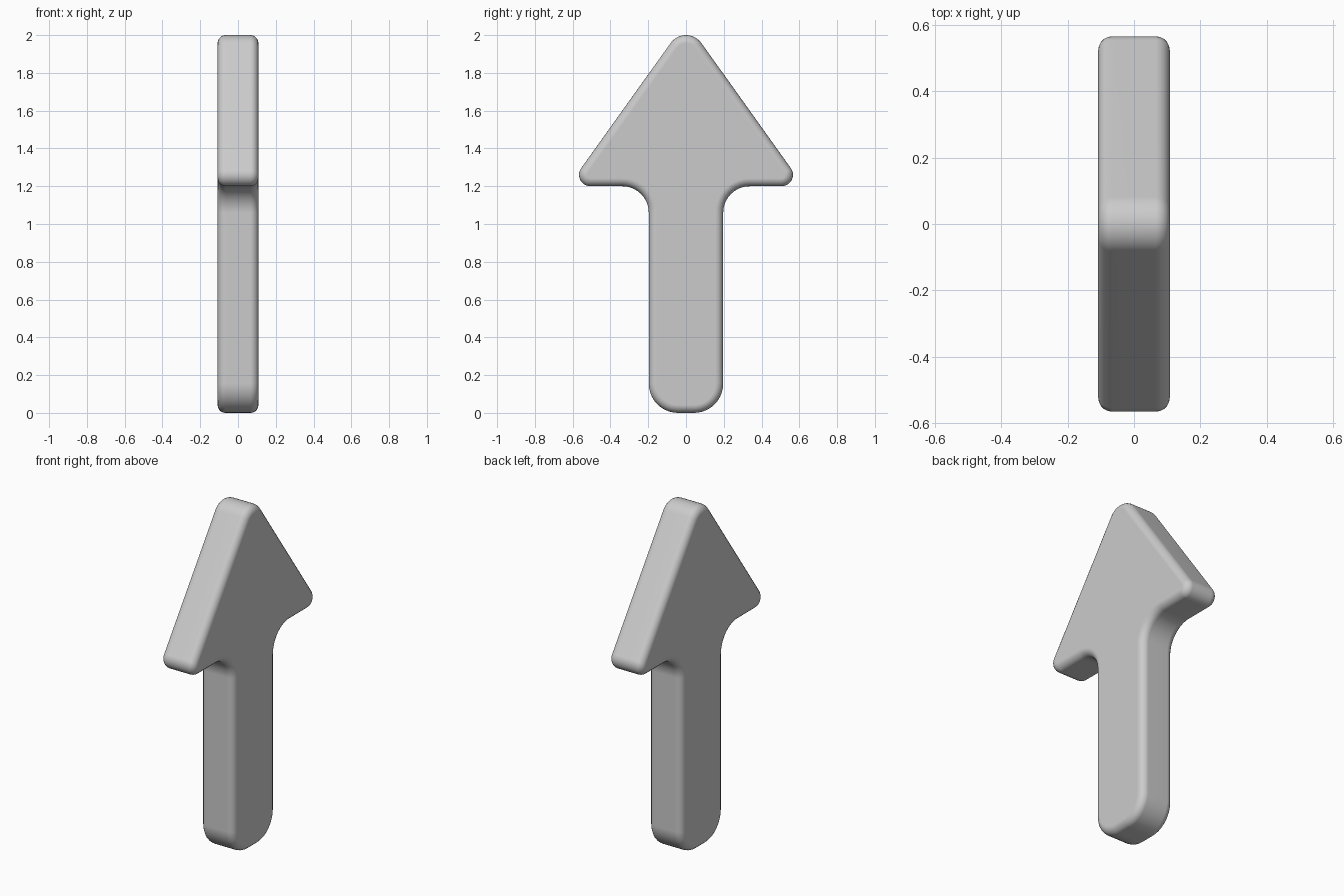
import bpy, bmesh, math
from mathutils import Vector

if "Cube" in bpy.data.objects:
    bpy.data.objects.remove(bpy.data.objects["Cube"])

HALF_T = 0.108   # half thickness along x
EDGE = 0.042     # rounding of the face edges


def rounded(points, steps=10):
    """Replace each (y, z, radius) corner with a tangent arc."""
    out = []
    n = len(points)
    for i, (y, z, r) in enumerate(points):
        p = Vector((y, z))
        a = (Vector(points[i - 1][:2]) - p).normalized()
        b = (Vector(points[(i + 1) % n][:2]) - p).normalized()
        half = a.angle(b) / 2
        c = p + (a + b).normalized() * (r / math.sin(half))
        t0 = p + a * (r / math.tan(half)) - c
        t1 = p + b * (r / math.tan(half)) - c
        sweep = math.pi - 2 * half
        for k in range(steps + 1):
            f = k / steps
            v = (t0 * math.sin((1 - f) * sweep) + t1 * math.sin(f * sweep)) / math.sin(sweep)
            out.append(c + v)
    return out


# Arrow outline: one half, then mirrored
half = [(0.197, 0, 0.155), (0.197, 1.2, 0.14), (0.623, 1.2, 0.06)]
outline = half + [(0, 2.072, 0.1)] + [(-y, z, r) for y, z, r in reversed(half)]

# Solid arrow, extruded along x
bm = bmesh.new()
face = bm.faces.new([bm.verts.new((-HALF_T, p.x, p.y)) for p in rounded(outline)])
ext = bmesh.ops.extrude_face_region(bm, geom=[face], use_keep_orig=True)
moved = [g for g in ext["geom"] if isinstance(g, bmesh.types.BMVert)]
bmesh.ops.translate(bm, verts=moved, vec=(2 * HALF_T, 0, 0))
bmesh.ops.recalc_face_normals(bm, faces=bm.faces)

# Rounded rims on both flat faces
rims = [e for e in bm.edges if abs(e.verts[0].co.x - e.verts[1].co.x) < 1e-6]
bmesh.ops.bevel(bm, geom=rims, offset=EDGE, segments=5, profile=0.5,
                affect='EDGES', clamp_overlap=False)
for f in bm.faces:
    f.smooth = True

mesh = bpy.data.meshes.new("arrow")
bm.to_mesh(mesh)
bm.free()
arrow = bpy.data.objects.new("arrow", mesh)
bpy.context.collection.objects.link(arrow)

# Keep the flat sides looking flat
wn = arrow.modifiers.new("weighted_normals", 'WEIGHTED_NORMAL')
wn.keep_sharp = True
